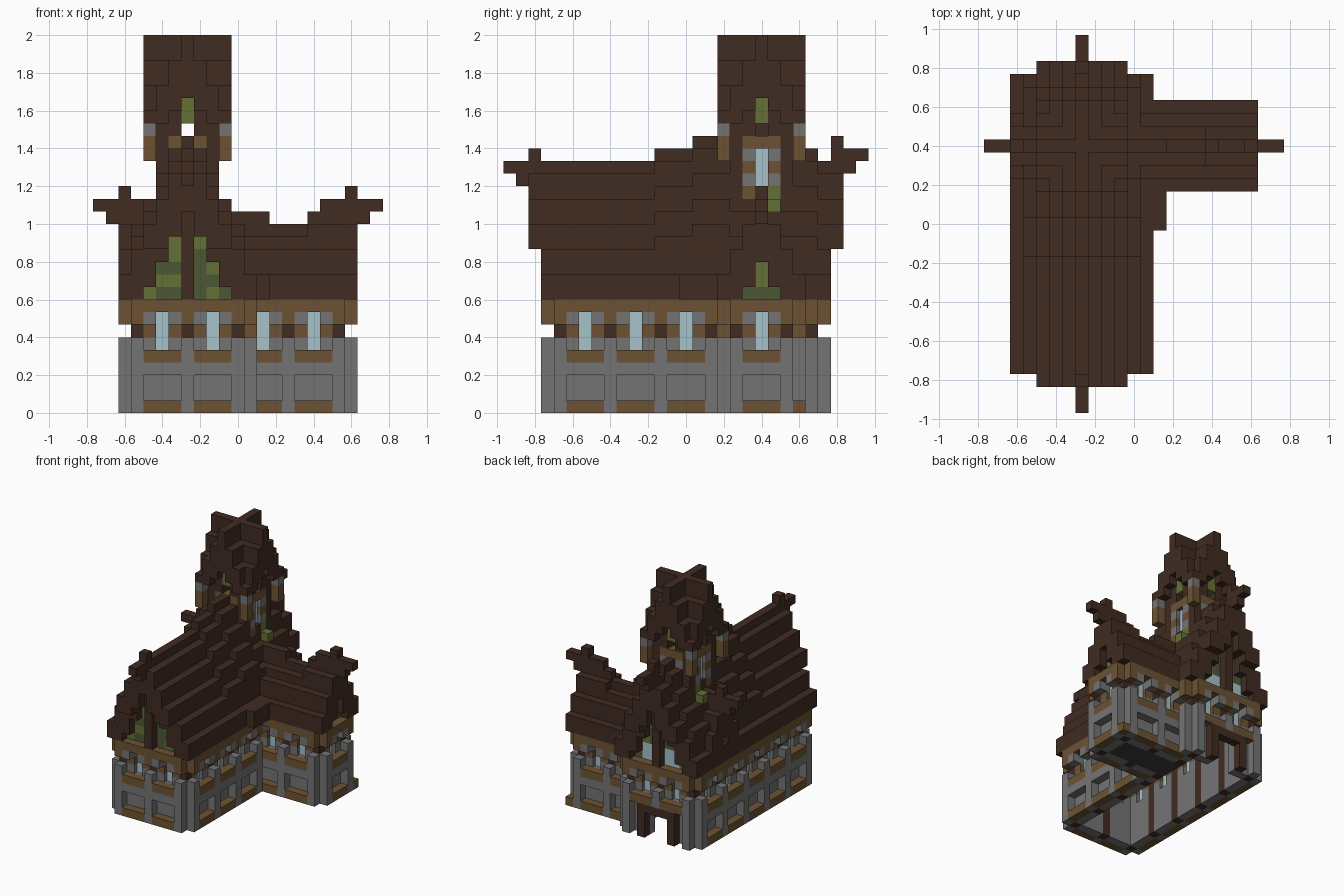
import bpy, bmesh
from mathutils import Matrix, Vector

cube = bpy.data.objects.get("Cube")
if cube:
    bpy.data.objects.remove(cube)

U = 1 / 15  # one block


def make_mat(name, rgb):
    m = bpy.data.materials.new(name)
    m.use_nodes = True
    col = (*rgb, 1)
    m.diffuse_color = col
    m.node_tree.nodes["Principled BSDF"].inputs["Base Color"].default_value = col
    return m


MATS = {
    "dark_wood": make_mat("dark wood", (0.052, 0.025, 0.016)),
    "timber": make_mat("tan timber", (0.15, 0.086, 0.033)),
    "stone": make_mat("grey stone", (0.175, 0.175, 0.175)),
    "slate": make_mat("dark slate", (0.045, 0.045, 0.045)),
    "glass": make_mat("pale glass", (0.38, 0.54, 0.60)),
    "moss": make_mat("moss green", (0.13, 0.16, 0.035)),
    "olive": make_mat("dark olive", (0.075, 0.095, 0.035)),
}
parts = {}


def box(part, mat, x, y, z):
    """Block run: x and y are inclusive block ranges (or one index), z is an edge range."""
    (x0, x1), (y0, y1) = [sorted(r) if isinstance(r, tuple) else (r, r) for r in (x, y)]
    bm = parts.setdefault((part, mat), bmesh.new())
    size = Vector((x1 - x0 + 1, y1 - y0 + 1, z[1] - z[0])) * U
    mid = Vector((x0 + x1, y0 + y1, z[0] + z[1])) * U / 2
    bmesh.ops.create_cube(bm, size=1, matrix=Matrix.Translation(mid) @ Matrix.Diagonal((*size, 1)))


def along(axis, part, mat, t, d, z):
    """Block run with t along the given axis and d across it."""
    box(part, mat, *((t, d) if axis == "x" else (d, t)), z)


def pane(axis, part, t, d, z):
    """Thin glass pane in the middle of a one block opening."""
    thin = (d + 0.44, d - 0.44)
    lo, hi = sorted(thin)
    bm = parts.setdefault((part, "glass"), bmesh.new())
    size = (1, 0.12) if axis == "x" else (0.12, 1)
    mid = (t, d) if axis == "x" else (d, t)
    mat = Matrix.Translation(Vector((*mid, sum(z) / 2)) * U)
    bmesh.ops.create_cube(bm, size=U, matrix=mat @ Matrix.Diagonal((*size, z[1] - z[0], 1)))


# Walls: dark posts with buttresses, and a window bay between each pair
def wall(axis, line, out, a, b, door=False):
    outer = line + out

    def put(part, mat, t, d, z):
        along(axis, part, mat, t, d, z)

    for t in range(a, b + 1, 4):
        base = 4 if door and a < t < b else 0
        put("wall_posts", "dark_wood", t, line, (base, 9))
        put("buttresses", "stone", t, outer, (base, 6))
        put("brackets", "timber", t, outer, (7, 9))
    for m in range(a + 2, b, 4):
        bay = (m - 1, m + 1)
        put("wall_panels", "stone", bay, line, (4 if door else 0, 5))
        pane(axis, "window_glass", m, line, (5, 8))
        for t in bay:
            put("wall_panels", "stone", t, line, (5, 6))
            put("window_sides", "timber", t, line, (6, 7))
            put("window_heads", "stone", t, (line, outer), (7, 8))
        put("wall_beams", "timber", bay, (line, outer), (8, 9))
        put("sills", "timber", bay, outer, (4, 5))
        if not door:
            put("sills", "timber", bay, outer, (0, 1))
            put("wall_bands", "stone", bay, outer, (3, 4))


wall("y", -8, -1, -10, 10)
wall("x", -10, -1, -8, 0)
wall("x", 10, 1, -8, 0, door=True)
wall("y", 0, 1, -10, 2)
wall("x", 4, -1, 0, 8)
wall("x", 8, 1, 0, 8)
wall("y", 8, 1, 4, 8)
# Short wall pieces where the wing meets the main hall
for y in (3, 9):
    box("wall_panels", "stone", 0, y, (0, 6))
    box("window_sides", "timber", 0, y, (6, 9))
box("buttresses", "stone", 1, 10, (0, 6))
box("brackets", "timber", 1, 10, (7, 9))
box("sills", "timber", 9, 9, (0, 1))

# Back door
for x in (-6, -2):
    box("door_frame", "dark_wood", x, 11, (0, 3))
    box("wall_panels", "stone", (x, x - 1 if x < -4 else x + 1), 10, (0, 4))
box("door_frame", "dark_wood", (-6, -2), 11, (3, 4))

# Ceilings and wing floor
box("ceiling", "moss", (-7, -1), (-9, 9), (7, 8.9))
box("ceiling", "moss", (0, 7), (5, 7), (7, 8.9))
box("floor", "slate", (0, 7), (5, 7), (0, 0.5))


# Stepped roofs: pairs of long slabs going down from the ridge
def slabs(part, axis, centre, k, run, z):
    for d in {centre - k, centre + k}:
        along(axis, part, "dark_wood", run, d, z)


for k, top in enumerate((20, 19, 17, 15, 13, 11)):
    low = max(9, 16 - 2 * k)
    slabs("main_roof", "y", -4, k, (-11, 11), (low, top))
    if k <= 3:
        for y in (-12, 12):
            slabs("gable_edges", "y", -4, k, y, (max(13, low), top))
    if k < 5:
        slabs("main_roof", "y", -4, k, (-2, 0), (top, top + 1))
        slabs("main_roof", "y", -4, k, (1, 3), (top, top + 2))
        slabs("main_roof", "y", -4, k, (8 if k == 2 else 4, 10), (top, top + 1))
box("main_roof", "dark_wood", 2, (0, 2), (9, 11))

for k, (low, top) in enumerate(((12, 15), (10, 14), (9, 13), (9, 11))):
    slabs("wing_roof", "x", 6, k, (-9, 9), (low, top))
    if k < 2:
        for s in (-1, 1):
            slabs("wing_roof", "x", 6, k, (6 * s, 9 * s), (top, top + 1))
for s in (-1, 1):
    box("wing_roof", "dark_wood", (7 * s, 9 * s), 6, (16, 17))
box("wing_roof", "dark_wood", (0, 2), 6, (15, 16))


# Ridge ends: a horn sticking out with a knob on top
def ridge_end(axis, centre, end, top):
    s = 1 if end > 0 else -1
    for t, z in ((end, (top - 3, top + 1)), ((end + s, end + 2 * s), (top - 1, top)),
                 (end + s, (top - 2, top - 1))):
        along(axis, "ridge_ends", "dark_wood", t, centre, z)


ridge_end("y", -4, -12, 20)
ridge_end("y", -4, 12, 21)
ridge_end("x", 6, 9, 17)
ridge_end("x", 6, -9, 17)

# Mossy gable fills, with glass low down at the back
LIGHT = {(-3, 9), (-2, 10), (-1, 10), (-1, 12), (-1, 13), (1, 13), (2, 11), (2, 9)}
for y in (-10, 10):
    box("gable_posts", "dark_wood", -4, (y, y + (1 if y > 0 else -1)), (9, 18))
    for d in (-3, -2, -1, 1, 2, 3):
        for z in range(9, 16 - 2 * abs(d)):
            mat = "moss" if (d, z) in LIGHT else "olive"
            if y > 0 and z < 11 and abs(d) < 3:
                mat = "glass"
            box("gable_fill", mat, -4 + d, y, (z, z + 1))
box("wing_gable_fill", "olive", 8, (5, 7), (9, 10))
box("wing_gable_fill", "moss", 8, 6, (10, 12))

# Tower body: core, corner columns and four framed windows
CX, CY = -4, 6
box("tower_core", "dark_wood", (CX - 1, CX + 1), (CY - 1, CY + 1), (15, 22))
for s in (-1, 1):
    box("tower_core", "dark_wood", CX + s, (CY - 1, CY + 1), (22, 25))
    box("tower_foot_moss", "moss", CX + 3 * s, CY + 1, (16, 17))
    for q in (-1, 1):
        box("tower_columns", "dark_wood", CX + 2 * s, CY + 2 * q, (15, 25))
        box("tower_brackets", "timber", CX + 3 * s, CY + 3 * q, (20, 22))
        box("tower_bracket_caps", "stone", CX + 3 * s, CY + 3 * q, (22, 23))
    for axis, t, d in (("x", CX, CY + 2 * s), ("y", CY, CX + 2 * s)):
        pane(axis, "tower_glass", t, d, (18, 21))
        along(axis, "tower_sill", "dark_wood", t, d, (16, 18))
        along(axis, "tower_lintel", "timber", t, d, (21, 22))
        along(axis, "tower_moss", "moss", t, d, (23, 25))
        for q in (-1, 1):
            for mat, z in (("moss" if q > 0 else "timber", (17, 18)), ("stone", (18, 19)),
                           ("timber", (19, 20)), ("stone", (20, 21)), ("timber", (21, 22)),
                           ("dark_wood", (22, 25))):
                along(axis, "tower_window_frame", mat, t + q, d, z)

# Tower roof: two crossing steep gables that meet in valleys
for k, z in enumerate(((25, 30), (24, 28), (23, 26), (23, 24))):
    for s in (-1, 1):
        slabs("tower_roof", "x", CY, k, (CX + s * k, CX + s * 3), z)
        slabs("tower_roof", "y", CX, k, (CY + s * k, CY + s * 3), z)

for (part, mat), bm in parts.items():
    mesh = bpy.data.meshes.new(part)
    bm.to_mesh(mesh)
    bm.free()
    mesh.materials.append(MATS[mat])
    bpy.context.scene.collection.objects.link(bpy.data.objects.new(f"{part}_{mat}", mesh))
